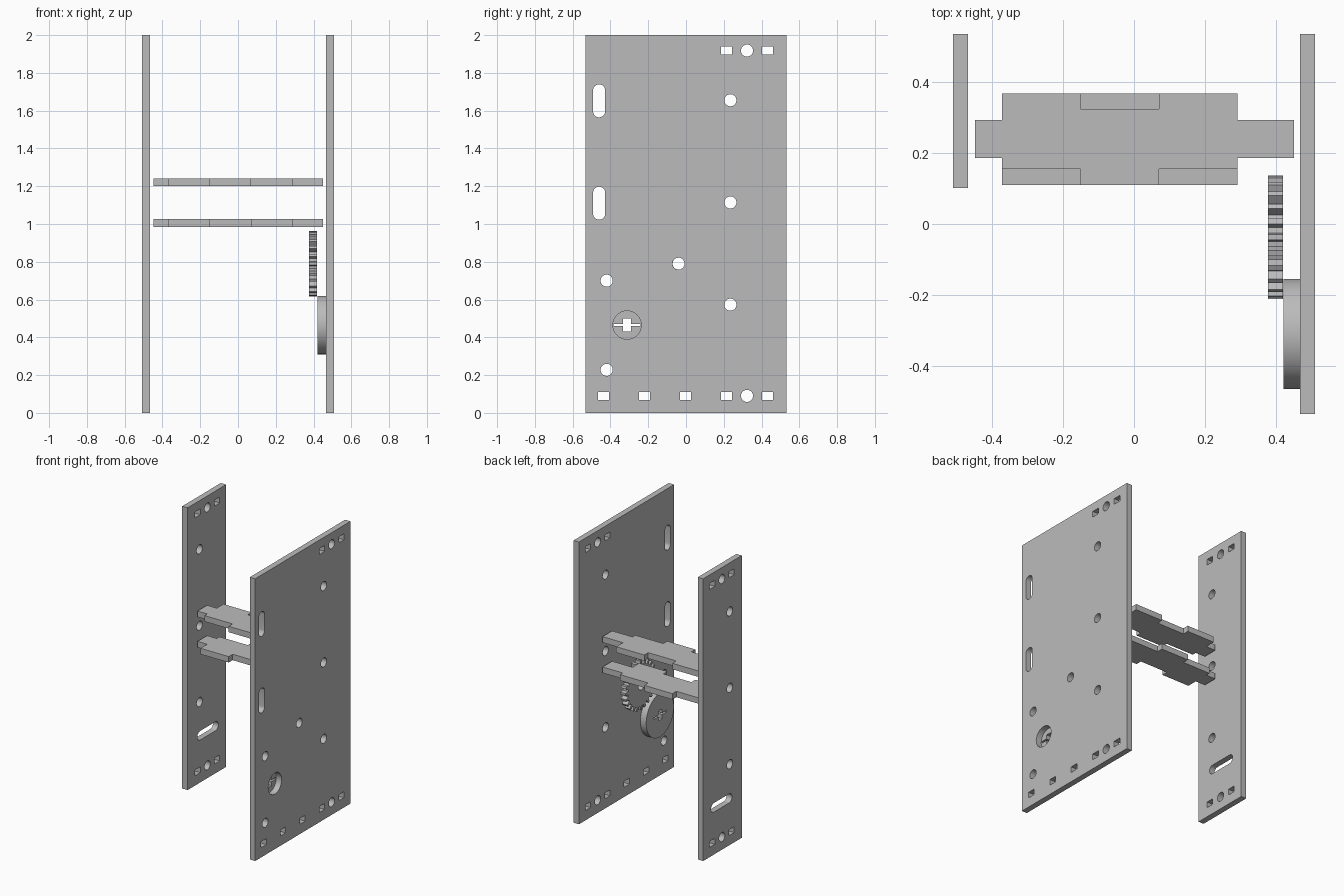
import bpy, bmesh
from math import sin, cos, pi, radians

cube = bpy.data.objects.get("Cube")
if cube:
    bpy.data.objects.remove(cube, do_unlink=True)

GREY = (0.5, 0.5, 0.5, 1)
mat = bpy.data.materials.new("plain grey")
mat.use_nodes = True
mat.diffuse_color = GREY
mat.node_tree.nodes["Principled BSDF"].inputs["Base Color"].default_value = GREY

THICK = 0.042


def circle(u, v, r, n=32):
    return [(u + r * cos(2 * pi * i / n), v + r * sin(2 * pi * i / n)) for i in range(n)]


def box(u0, u1, v0, v1):
    return [(u0, v0), (u1, v0), (u1, v1), (u0, v1)]


def rect(u, v, w=0.058, h=0.042):
    return box(u - w / 2, u + w / 2, v - h / 2, v + h / 2)


def slot(u, v, length, r, upright):
    # rounded slot: two half circles joined by straight sides
    pts = []
    d = length / 2 - r
    for i in range(26):
        a = -pi / 2 + pi * (i % 13) / 12 + (pi if i > 12 else 0)
        x, y = r * cos(a) + (d if i < 13 else -d), r * sin(a)
        pts.append((u - y, v + x) if upright else (u + x, v + y))
    return pts


def sheet(name, loops, start, upright=True, thick=THICK):
    """Cut a sheet from an outline and its holes; upright sheets face along x."""
    curve = bpy.data.curves.new(name, 'CURVE')
    curve.dimensions = '2D'
    curve.fill_mode = 'BOTH'
    curve.extrude = thick / 2
    for pts in loops:
        s = curve.splines.new('POLY')
        s.points.add(len(pts) - 1)
        for p, (u, v) in zip(s.points, pts):
            p.co = (u, v, 0, 1)
        s.use_cyclic_u = True
    ob = bpy.data.objects.new(name, curve)
    bpy.context.collection.objects.link(ob)
    mid = start + thick / 2
    if upright:
        ob.rotation_euler = (radians(90), 0, radians(90))
        ob.location.x = mid
    else:
        ob.location.z = mid
    bpy.ops.object.select_all(action='DESELECT')
    ob.select_set(True)
    bpy.context.view_layer.objects.active = ob
    bpy.ops.object.convert(target='MESH')
    ob = bpy.context.object
    bm = bmesh.new()
    bm.from_mesh(ob.data)
    bmesh.ops.remove_doubles(bm, verts=bm.verts, dist=0.0001)
    bmesh.ops.recalc_face_normals(bm, faces=bm.faces)
    bm.to_mesh(ob.data)
    bm.free()
    ob.data.materials.clear()
    ob.data.materials.append(mat)
    bpy.ops.object.shade_smooth_by_angle(angle=radians(30))
    return ob


# Holes shared by both side plates
R = 0.032
shared = [circle(0.235, z, R) for z in (0.573, 1.114, 1.655)]
for z in (0.09, 1.918):
    shared += [rect(0.215, z), circle(0.323, z, R), rect(0.432, z)]

# Wide plate with gear bearings, tab holes and upright slots
wide = [box(-0.533, 0.533, 0, 2)] + shared
wide += [rect(y, 0.09) for y in (-0.437, -0.22, -0.003)]
wide += [circle(y, z, R) for y, z in ((-0.04, 0.79), (-0.42, 0.70), (-0.42, 0.228))]
wide += [slot(-0.46, z, 0.175, R, True) for z in (1.11, 1.652)]
wide.append(circle(-0.312, 0.465, 0.075, 40))
sheet("wide_side_plate", wide, 0.466)

# Narrow plate with one level slot
narrow = [box(0.101, 0.533, 0, 2)] + shared + [slot(0.328, 0.333, 0.235, R, False)]
sheet("narrow_side_plate", narrow, -0.508)

# Two shelves, the lower one mirrored front to back
MID = 0.2385
half_out, half_in, tab = 0.1285, 0.0845, 0.0535
for name, z, s in (("upper_shelf", 1.20, 1), ("lower_shelf", 0.985, -1)):
    back = [(-0.371, half_out), (-0.15, half_out), (-0.15, half_in),
            (0.07, half_in), (0.07, half_out), (0.29, half_out)]
    front = [(0.29, half_in), (0.07, half_in), (0.07, half_out),
             (-0.15, half_out), (-0.15, half_in), (-0.371, half_in)]
    right_tab = [(0.29, tab), (0.45, tab), (0.45, -tab), (0.29, -tab)]
    left_tab = [(-0.371, -tab), (-0.447, -tab), (-0.447, tab), (-0.371, tab)]
    outline = back + right_tab + [(x, -y) for x, y in front] + left_tab
    sheet(name, [[(x, MID + s * y) for x, y in outline]], z, upright=False)

# Toothed gear
TEETH = 24
gear = []
for i in range(TEETH):
    for step, r in ((-0.30, 0.146), (-0.17, 0.174), (0.17, 0.174), (0.30, 0.146)):
        a = 2 * pi * (i + step) / TEETH
        gear.append((-0.037 + r * cos(a), 0.79 + r * sin(a)))
sheet("gear", [gear, circle(-0.039, 0.79, R)], 0.377)

# Round disc with a cross-shaped keyhole
cy, cz = -0.309, 0.465
quarter = [(0.071, 0.006), (0.021, 0.006), (0.021, 0.035)]
key = quarter + [(-u, v) for u, v in reversed(quarter)]
key += [(-u, -v) for u, v in key]
key = [(cy - 0.003 + u, cz + v) for u, v in key]
sheet("disc", [circle(cy, cz, 0.155, 64), key], 0.42, thick=0.046)
